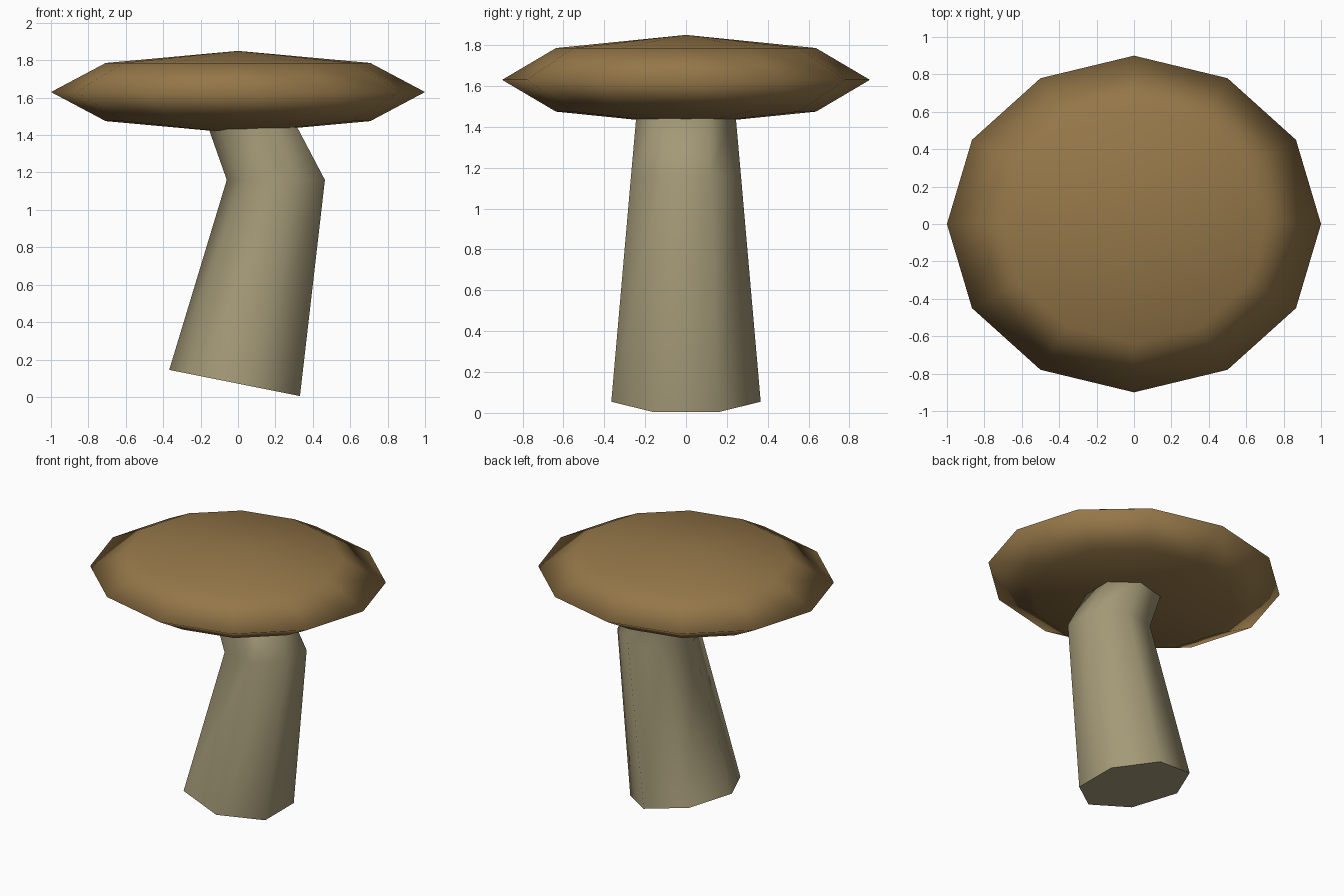
import bpy, bmesh
from math import pi, sin, cos, radians
from mathutils import Matrix, Vector

if "Cube" in bpy.data.objects:
    bpy.data.objects.remove(bpy.data.objects["Cube"], do_unlink=True)


def make_material(name, colour):
    mat = bpy.data.materials.new(name)
    mat.use_nodes = True
    mat.diffuse_color = (*colour, 1)
    bsdf = next(n for n in mat.node_tree.nodes if n.type == 'BSDF_PRINCIPLED')
    bsdf.inputs["Base Color"].default_value = (*colour, 1)
    return mat


def make_object(name, bm, mat, sharp_angle):
    bmesh.ops.recalc_face_normals(bm, faces=bm.faces)
    mesh = bpy.data.meshes.new(name)
    bm.to_mesh(mesh)
    bm.free()
    mesh.materials.append(mat)
    obj = bpy.data.objects.new(name, mesh)
    bpy.context.collection.objects.link(obj)
    bpy.ops.object.select_all(action='DESELECT')
    obj.select_set(True)
    bpy.context.view_layer.objects.active = obj
    bpy.ops.object.shade_smooth_by_angle(angle=radians(sharp_angle))
    return obj


# Cap: flattened low-poly sphere
bm = bmesh.new()
bmesh.ops.create_uvsphere(bm, u_segments=12, v_segments=4, radius=1)
bmesh.ops.transform(bm, verts=bm.verts, matrix=Matrix.Translation((0, 0, 1.63))
                    @ Matrix.Diagonal((1, 0.9, 0.22, 1)))
make_object("mushroom_cap", bm, make_material("cap brown", (0.30, 0.185, 0.066)), 180)

# Stem: seven-sided bent tube, each ring is centre x, centre z, radius, tilt
SIDES = 7
rings = [(0.0, 0.071, 0.375, 11.3), (0.216, 1.16, 0.276, 0), (0.065, 1.5, 0.245, 0)]
bm = bmesh.new()
loops = []
for x, z, radius, tilt in rings:
    across = Vector((cos(radians(tilt)), 0, -sin(radians(tilt))))
    loop = []
    for i in range(SIDES):
        a = pi + 2 * pi * i / SIDES
        offset = across * cos(a) + Vector((0, sin(a), 0))
        loop.append(bm.verts.new(Vector((x, 0, z)) + offset * radius))
    loops.append(loop)
for low, high in zip(loops, loops[1:]):
    for i in range(SIDES):
        j = (i + 1) % SIDES
        bm.faces.new((low[i], low[j], high[j], high[i]))
bm.faces.new(loops[0])
bm.faces.new(loops[-1])
make_object("mushroom_stem", bm, make_material("stem beige", (0.37, 0.32, 0.185)), 65)
